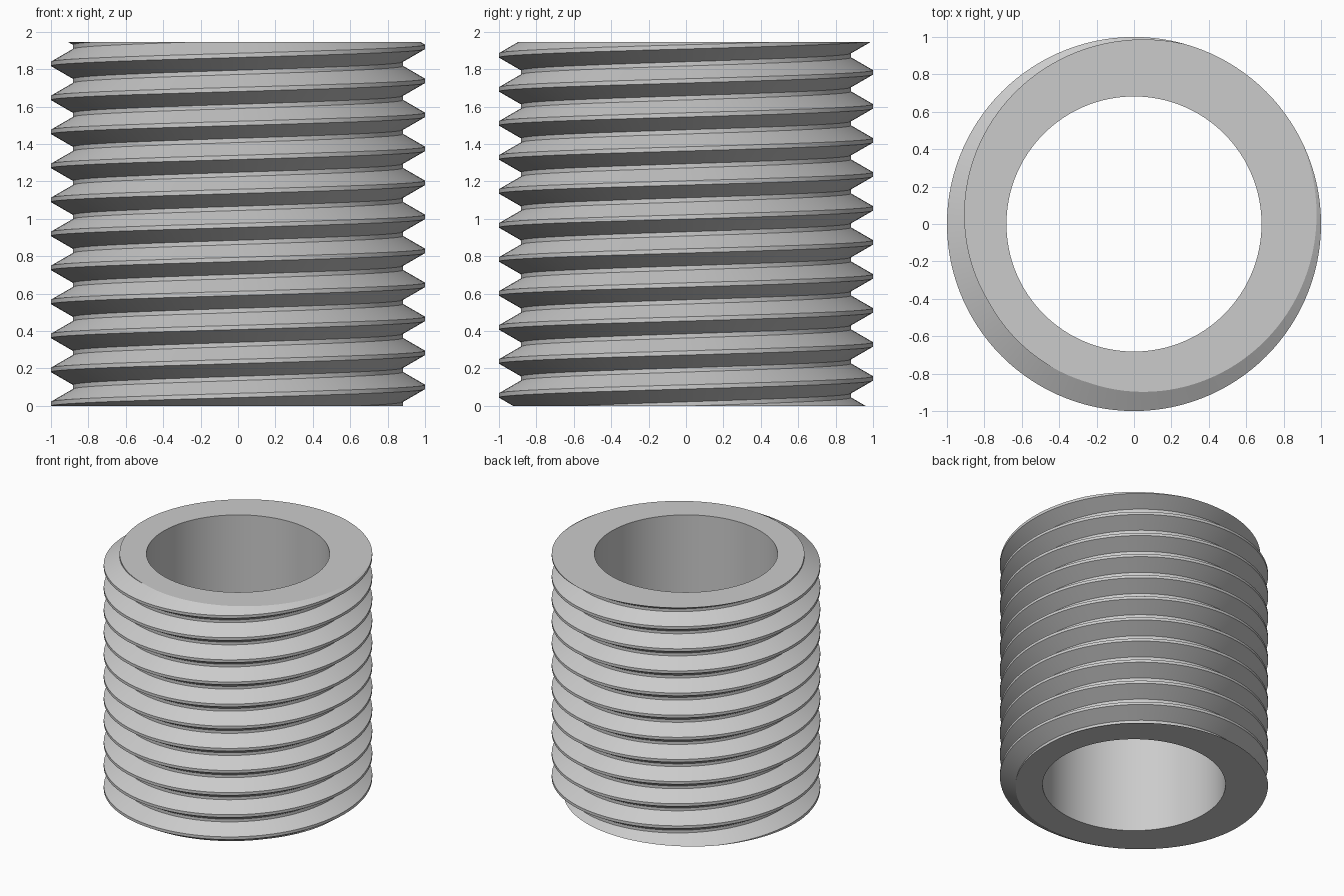
import bpy
import bmesh
import math

cube = bpy.data.objects.get("Cube")
if cube:
    bpy.data.objects.remove(cube, do_unlink=True)

HEIGHT = 1.945
PITCH = 2 / 11
CREST_R, ROOT_R, BORE_R = 1.0, 0.882, 0.682
SEGMENTS = 120
TURNS = 14

# Thread profile over one pitch: flat crest, 30 degree flanks, flat root
PROFILE = [(CREST_R, -PITCH / 16), (CREST_R, PITCH / 16),
           (ROOT_R, PITCH * 7 / 16), (ROOT_R, PITCH * 9 / 16)]

bm = bmesh.new()


def polar(radius, angle, z):
    return bm.verts.new((radius * math.cos(angle), radius * math.sin(angle), z))


# Right-handed helical thread, longer than the sleeve at both ends
rows = []
for i in range(SEGMENTS * TURNS + 1):
    turn = i / SEGMENTS
    angle = math.pi + math.tau * (i % SEGMENTS) / SEGMENTS
    z = 0.01 + (turn - 2) * PITCH
    rows.append([polar(r, angle, z + dz) for r, dz in PROFILE])

for i in range(len(rows) - 1):
    a, b = list(rows[i]), list(rows[i + 1])
    if i + 1 + SEGMENTS < len(rows):       # join the root to the next turn
        a.append(rows[i + SEGMENTS][0])
        b.append(rows[i + 1 + SEGMENTS][0])
    for k in range(len(a) - 1):
        bm.faces.new((a[k], b[k], b[k + 1], a[k + 1]))

# Cut both ends square
for z, direction in ((0, -1), (HEIGHT, 1)):
    bmesh.ops.bisect_plane(bm, geom=bm.verts[:] + bm.edges[:] + bm.faces[:],
                           dist=1e-6, plane_co=(0, 0, z),
                           plane_no=(0, 0, direction), clear_outer=True)
bmesh.ops.remove_doubles(bm, verts=bm.verts[:], dist=1e-5)

# Smooth bore
rings = [[polar(BORE_R, math.tau * i / SEGMENTS, z) for i in range(SEGMENTS)]
         for z in (0, HEIGHT)]
for i in range(SEGMENTS):
    j = (i + 1) % SEGMENTS
    bm.faces.new((rings[0][j], rings[0][i], rings[1][i], rings[1][j]))

# Flat annular end faces
for z, direction in ((0, -1), (HEIGHT, 1)):
    rim = [e for e in bm.edges if e.is_boundary
           and all(abs(v.co.z - z) < 1e-4 for v in e.verts)]
    bmesh.ops.triangle_fill(bm, edges=rim, use_beauty=True,
                            normal=(0, 0, direction))
bmesh.ops.recalc_face_normals(bm, faces=bm.faces[:])

mesh = bpy.data.meshes.new("threaded_sleeve")
bm.to_mesh(mesh)
bm.free()
sleeve = bpy.data.objects.new("threaded_sleeve", mesh)
bpy.context.collection.objects.link(sleeve)

# Light grey material
grey = bpy.data.materials.new("light_grey")
grey.use_nodes = True
colour = (0.6, 0.6, 0.6, 1)
grey.diffuse_color = colour
grey.node_tree.nodes["Principled BSDF"].inputs["Base Color"].default_value = colour
mesh.materials.append(grey)

# Smooth round surfaces, sharp thread edges and ends
bpy.ops.object.select_all(action='DESELECT')
sleeve.select_set(True)
bpy.context.view_layer.objects.active = sleeve
bpy.ops.object.shade_smooth_by_angle(angle=math.radians(20))
